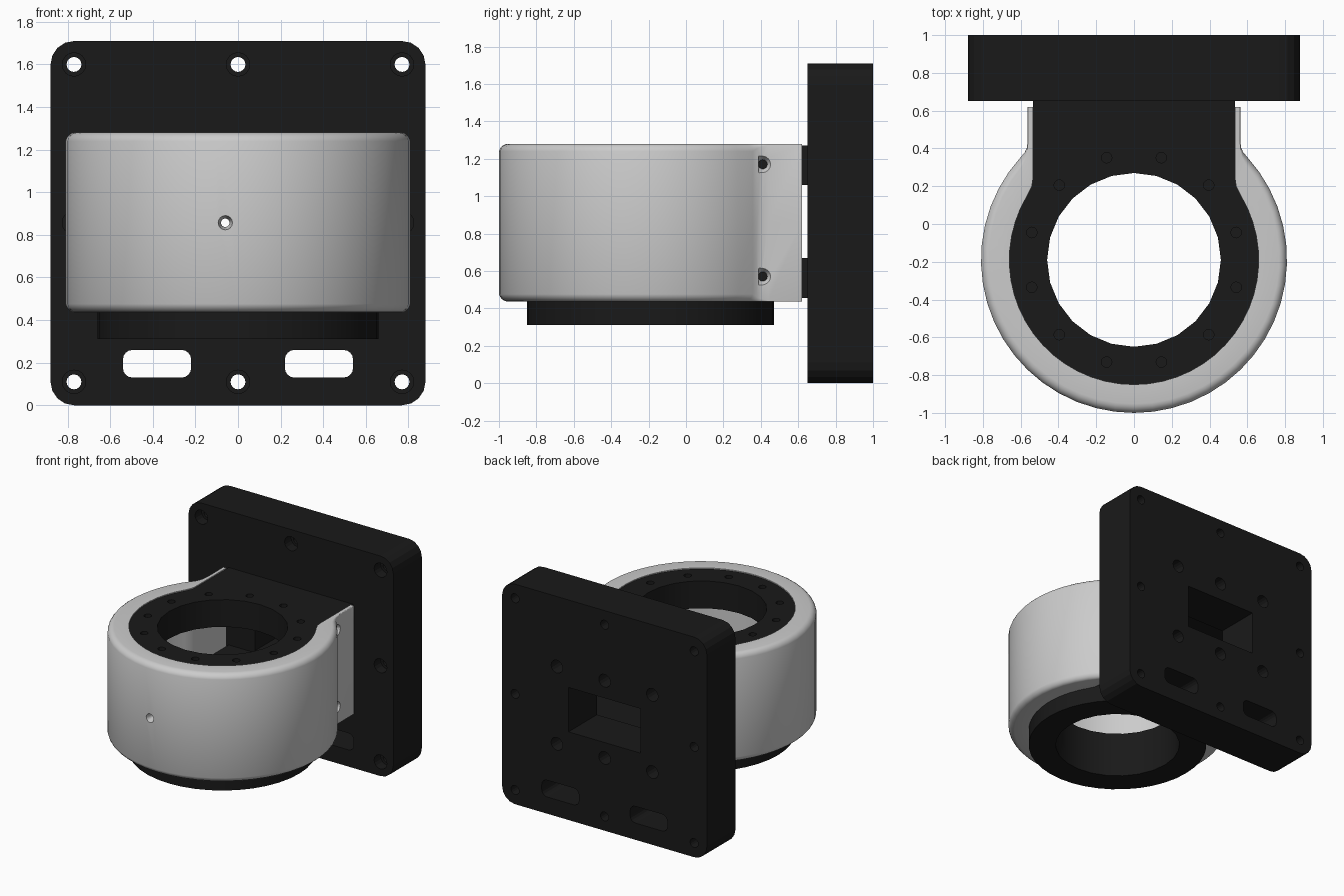
import bpy, bmesh
from math import radians, cos, sin, pi
from mathutils import Matrix, Vector

if "Cube" in bpy.data.objects:
    bpy.data.objects.remove(bpy.data.objects["Cube"])

black = bpy.data.materials.new("black")
black.diffuse_color = (0.01, 0.01, 0.01, 1)
black.use_nodes = True
black.node_tree.nodes["Principled BSDF"].inputs["Base Color"].default_value = black.diffuse_color
CY = -0.19       # ring centre in y
MID = 0.857      # mid height of plate and clamp
ROT = {'x': Matrix.Rotation(pi / 2, 4, 'Y'), 'y': Matrix.Rotation(-pi / 2, 4, 'X'),
       'z': Matrix.Identity(4)}


def finish(name, bm, mat=None):
    bmesh.ops.recalc_face_normals(bm, faces=bm.faces)
    me = bpy.data.meshes.new(name)
    bm.to_mesh(me)
    bm.free()
    ob = bpy.data.objects.new(name, me)
    bpy.context.collection.objects.link(ob)
    if mat:
        me.materials.append(mat)
    return ob


def rod(a, length, r, axis, r2=None, n=16):
    """Cylinder or cone starting at a, running along +axis."""
    bm = bmesh.new()
    bmesh.ops.create_cone(bm, cap_ends=True, segments=n, radius1=r,
                          radius2=r if r2 is None else r2, depth=length)
    m = Matrix.Translation(a) @ ROT[axis] @ Matrix.Translation((0, 0, length / 2))
    bmesh.ops.transform(bm, matrix=m, verts=bm.verts)
    return finish("cutter", bm)


def block(name, lo, hi, bevel=0, seg=4, mat=None):
    """Box with the four edges along y rounded."""
    lo, hi = Vector(lo), Vector(hi)
    bm = bmesh.new()
    bmesh.ops.create_cube(bm, size=1)
    m = Matrix.Translation((lo + hi) / 2) @ Matrix.Diagonal((*(hi - lo), 1))
    bmesh.ops.transform(bm, matrix=m, verts=bm.verts)
    if bevel:
        es = [e for e in bm.edges if abs(e.verts[0].co.y - e.verts[1].co.y) > 1e-4]
        bmesh.ops.bevel(bm, geom=es, offset=bevel, segments=seg, profile=0.5, affect='EDGES')
    return finish(name, bm, mat)


def prism(name, pts, z0, z1, mat):
    bm = bmesh.new()
    f = bm.faces.new([bm.verts.new((x, y, z0)) for x, y in pts])
    up = bmesh.ops.extrude_face_region(bm, geom=[f])['geom']
    for v in up:
        if isinstance(v, bmesh.types.BMVert):
            v.co.z = z1
    if f.is_valid is False or len(bm.faces) < len(pts) + 2:
        bm.faces.new([v for v in bm.verts if v.co.z == z0][:len(pts)])
    return finish(name, bm, mat)


def cut(ob, cutters):
    for c in cutters:
        m = ob.modifiers.new("cut", 'BOOLEAN')
        m.operation, m.solver, m.object = 'DIFFERENCE', 'EXACT', c
    bpy.context.view_layer.update()
    ev = ob.evaluated_get(bpy.context.evaluated_depsgraph_get())
    me = bpy.data.meshes.new_from_object(ev)
    ob.modifiers.clear()
    ob.data = me
    for c in cutters:
        bpy.data.objects.remove(c)


def smooth(ob, angle=25):
    bpy.ops.object.select_all(action='DESELECT')
    ob.select_set(True)
    bpy.context.view_layer.objects.active = ob
    bpy.ops.object.shade_smooth_by_angle(angle=radians(angle))


def path(lead, r, a0, n=36):
    """Key-hole outline: lead-in points, arc round the front, mirrored lead-out."""
    span = pi + 2 * a0
    arc = [(r * cos(a0 - span * i / n), CY + r * sin(a0 - span * i / n)) for i in range(n + 1)]
    return lead + arc + [(-x, y) for x, y in reversed(lead)]


# mounting plate with screw holes, slots and central window
plate = block("mounting_plate", (-0.88, 0.65, 0), (0.88, 1.0, 1.71), 0.11, 4, black)
cuts = []
for x in (-0.77, 0, 0.77):
    for z in (0.11, MID, 1.60):
        if x or z != MID:
            cuts.append(rod((x, 0.6, z), 0.5, 0.035, 'y'))
            cuts.append(rod((x, 0.6, z), 0.13, 0.055, 'y'))
for x in (-0.41, 0, 0.41):
    for z in (0.565, 1.165):
        cuts.append(rod((x, 0.85, z), 0.2, 0.05, 'y'))
for s in (-1, 1):
    cuts.append(block("cutter", (s * 0.38 - 0.16, 0.5, 0.13), (s * 0.38 + 0.16, 1.1, 0.26), 0.045))
cuts.append(block("cutter", (-0.31, 0.5, 0.685), (0.31, 1.1, 1.03)))
cut(plate, cuts)

# two ring-shaped arms and the lower collar
inner = path([(0.535, 0.62), (0.535, 0.44), (0.535, 0.24), (0.541, 0.2)], 0.66, radians(31))
arm_outline = [(0.535, 0.65)] + inner[1:-1] + [(-0.535, 0.65)]
upper = prism("upper_arm", arm_outline, 1.06, 1.272, black)
lower = prism("lower_arm", arm_outline, 0.455, 0.67, black)
circle = [(0.66 * cos(2 * pi * i / 40), CY + 0.66 * sin(2 * pi * i / 40)) for i in range(40)]
collar = prism("bottom_collar", circle, 0.31, 0.455, black)
for ob in (upper, lower, collar):
    cuts = [rod((0, CY, 0.2), 1.3, 0.46, 'z', n=24)]
    if ob is upper:
        for i in range(12):
            a = 2 * pi * (i + 0.5) / 12
            cuts.append(rod((0.56 * cos(a), CY + 0.56 * sin(a), 1.15), 0.2, 0.028, 'z', n=12))
    cut(ob, cuts)
    smooth(ob)

# clamp band: rounded section swept along matching inner and outer outlines
outer = path([(0.563, 0.62), (0.563, 0.44), (0.567, 0.405), (0.578, 0.38)], 0.81, radians(42.5))
Z0, Z1 = 0.436, 1.28
bm = bmesh.new()
rows = []
for k, (p, q) in enumerate(zip(inner, outer)):
    p, q = Vector(p), Vector(q)
    edge = min(k, len(inner) - 1 - k)
    f = 0.004 if edge < 2 else 0.015 if edge == 2 else 0.025 if edge == 3 else 0.04
    d = (q - p).normalized()
    sec = [(p, Z0), (p, Z1)]
    half = [(f * (1 - sin(t)) + 0.2 * f * cos(t), f * (1 - cos(t)))
            for t in (0, pi / 8, pi / 4, 3 * pi / 8, pi / 2)]
    sec += [(q - d * a, Z1 - b) for a, b in half] + [(q, MID)]
    sec += [(q - d * a, Z0 + b) for a, b in reversed(half)]
    rows.append([bm.verts.new((v.x, v.y, z)) for v, z in sec])
for a, b in zip(rows, rows[1:]):
    for i in range(len(a)):
        j = (i + 1) % len(a)
        bm.faces.new((a[i], a[j], b[j], b[i]))
bm.faces.new(rows[0])
bm.faces.new(rows[-1])
band = finish("clamp_band", bm)

# countersunk screw holes in the band flanges and front
cuts = [rod((-0.06, -1.1, MID), 0.5, 0.02, 'y'),
        rod((-0.06, -1.01, MID), 0.07, 0.037, 'y', 0.02)]
for z in (0.57, 1.17):
    cuts.append(rod((0.53, 0.41, z), 0.045, 0.022, 'x', 0.05))
    cuts.append(rod((-0.575, 0.41, z), 0.045, 0.05, 'x', 0.022))
cut(band, cuts)
smooth(band, 30)
